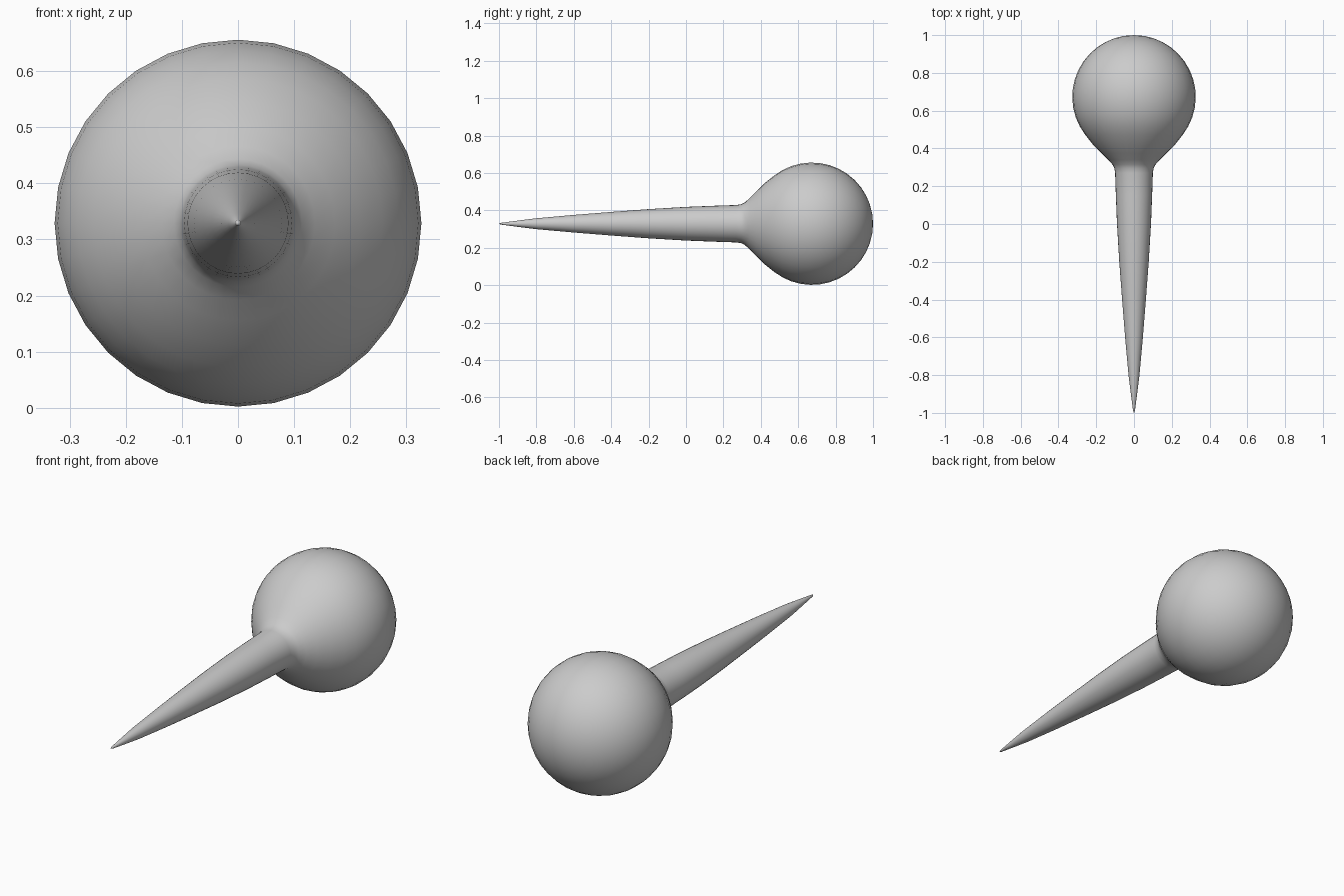
import bpy, bmesh, math

if "Cube" in bpy.data.objects:
    bpy.data.objects.remove(bpy.data.objects["Cube"])

CZ = 0.329      # height of the axis
R, CY = 0.327, 0.673   # ball radius and centre
SEG = 32

# profile (y, radius): tapered spike, then flared neck
profile = [(-0.988, 0.005), (-0.9, 0.0165), (-0.8, 0.029), (-0.6, 0.047), (-0.4, 0.063),
           (-0.2, 0.078), (0.0, 0.090), (0.15, 0.096), (0.27, 0.100),
           (0.295, 0.104), (0.315, 0.114), (0.34, 0.137), (0.375, 0.173), (0.42, 0.217)]
# ball arc up to the back pole
for i in range(14):
    a = math.radians(128 - 128 * i / 14)
    profile.append((CY + R * math.cos(a), R * math.sin(a)))

bm = bmesh.new()
tip = bm.verts.new((0, -1, CZ))
pole = bm.verts.new((0, CY + R, CZ))
rings = []
for y, r in profile:
    rings.append([bm.verts.new((r * math.cos(t), y, CZ + r * math.sin(t)))
                  for t in (2 * math.pi * k / SEG for k in range(SEG))])
for k in range(SEG):
    n = (k + 1) % SEG
    bm.faces.new((tip, rings[0][k], rings[0][n]))
    bm.faces.new((pole, rings[-1][n], rings[-1][k]))
    for a, b in zip(rings, rings[1:]):
        bm.faces.new((a[k], b[k], b[n], a[n]))
bmesh.ops.recalc_face_normals(bm, faces=bm.faces)
for f in bm.faces:
    f.smooth = True

mesh = bpy.data.meshes.new("ball_with_spike")
bm.to_mesh(mesh)
bm.free()
bpy.context.collection.objects.link(bpy.data.objects.new("ball_with_spike", mesh))
